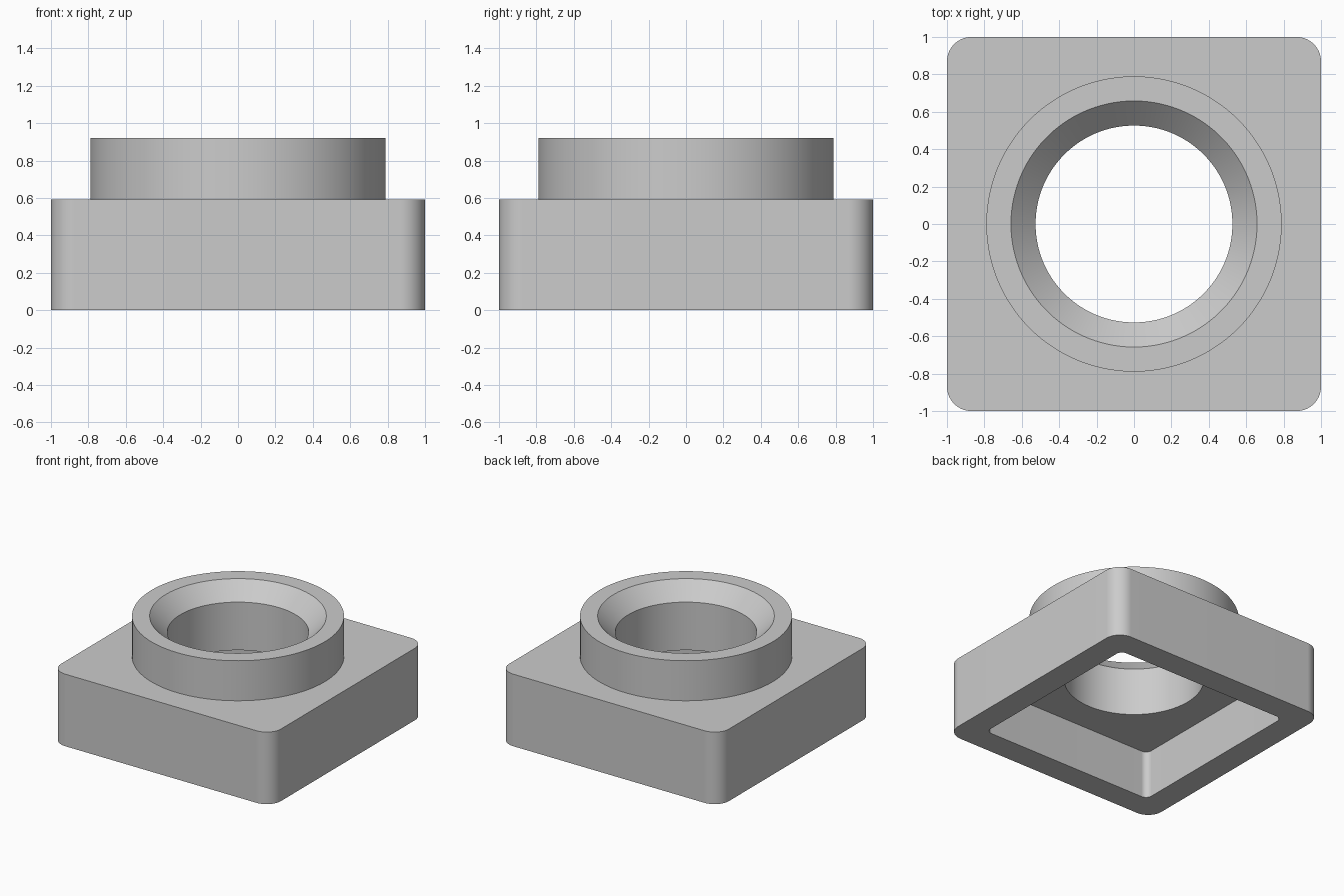
import bpy
import bmesh
from math import cos, sin, pi, radians

if "Cube" in bpy.data.objects:
    bpy.data.objects.remove(bpy.data.objects["Cube"], do_unlink=True)

STEPS = 32          # points in each quarter turn
U = 1 / 38          # design unit: the base is 76 units wide


def circle(radius, z):
    """Ring of points around the bore axis."""
    turns = [(i + 0.5) * pi / 2 / STEPS for i in range(4 * STEPS)]
    return [(radius * U * cos(a), radius * U * sin(a), z * U) for a in turns]


def rounded_square(half, corner, z):
    """Square with rounded corners, same point count as a circle."""
    points = []
    for quarter in range(4):
        mid = quarter * pi / 2 + pi / 4
        reach = (half - corner) * 2 ** 0.5
        for k in range(STEPS):
            a = quarter * pi / 2 + k * pi / 2 / (STEPS - 1)
            points.append(((reach * cos(mid) + corner * cos(a)) * U,
                           (reach * sin(mid) + corner * sin(a)) * U, z * U))
    return points


# Closed section, from the outer foot over the collar and back down inside
section = [
    rounded_square(38, 5, 0),       # outer foot
    rounded_square(38, 5, 22.5),    # top edge of base
    circle(30, 22.5),               # collar foot
    circle(30, 35),                 # collar rim, outer
    circle(25, 35),                 # collar rim, inner
    circle(20, 30),                 # end of countersink
    circle(20, 15),                 # lower end of bore
    rounded_square(30, 2, 15),      # cavity ceiling
    rounded_square(30, 2, 0),       # cavity mouth
]

bm = bmesh.new()
loops = [[bm.verts.new(p) for p in ring] for ring in section]
for n, lower in enumerate(loops):
    upper = loops[(n + 1) % len(loops)]
    for i in range(len(lower)):
        j = (i + 1) % len(lower)
        bm.faces.new((lower[i], lower[j], upper[j], upper[i]))
bmesh.ops.recalc_face_normals(bm, faces=bm.faces)
mesh = bpy.data.meshes.new("collared_base")
bm.to_mesh(mesh)
bm.free()

# Plain grey material
grey = bpy.data.materials.new("plain_grey")
grey.use_nodes = True
colour = (0.6, 0.6, 0.6, 1)
grey.diffuse_color = colour
grey.node_tree.nodes["Principled BSDF"].inputs["Base Color"].default_value = colour
mesh.materials.append(grey)

body = bpy.data.objects.new("collared_base", mesh)
bpy.context.collection.objects.link(body)
bpy.ops.object.select_all(action="DESELECT")
body.select_set(True)
bpy.context.view_layer.objects.active = body
bpy.ops.object.shade_smooth_by_angle(angle=radians(30))
